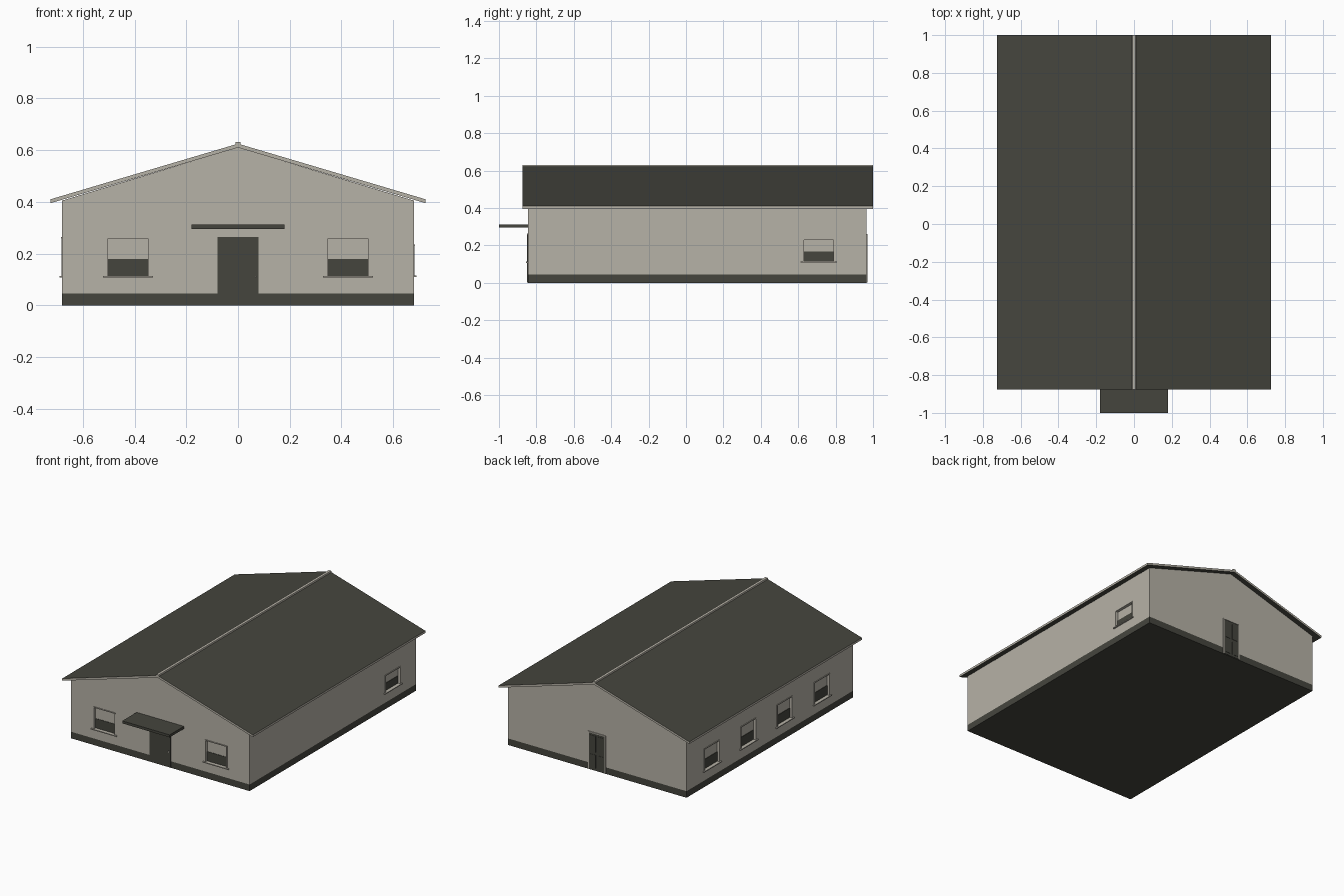
import bpy, bmesh
from mathutils import Vector

if "Cube" in bpy.data.objects:
    bpy.data.objects.remove(bpy.data.objects["Cube"])


def material(name, rgb):
    m = bpy.data.materials.new(name)
    m.diffuse_color = (*rgb, 1)
    m.use_nodes = True
    m.node_tree.nodes["Principled BSDF"].inputs["Base Color"].default_value = m.diffuse_color
    return m


LIGHT = material("pale stone", (0.47, 0.445, 0.385))
DARK = material("dark slate", (0.060, 0.060, 0.048))

WX, YF, YB = 0.68, -0.845, 0.965      # wall half width, front and back


def finish(name, bm, mats):
    bmesh.ops.recalc_face_normals(bm, faces=bm.faces)
    me = bpy.data.meshes.new(name)
    bm.to_mesh(me)
    bm.free()
    for m in mats:
        me.materials.append(m)
    ob = bpy.data.objects.new(name, me)
    bpy.context.collection.objects.link(ob)
    return ob


def box(name, lo, hi, mat):
    bm = bmesh.new()
    bmesh.ops.create_cube(bm, size=1)
    lo, hi = Vector(lo), Vector(hi)
    for v in bm.verts:
        v.co = (lo + hi) / 2 + v.co * (hi - lo)
    return finish(name, bm, [mat])


def prism(profile, y0, y1):
    bm = bmesh.new()
    f = bm.faces.new([bm.verts.new((x, y0, z)) for x, z in profile])
    r = bmesh.ops.extrude_face_region(bm, geom=[f])
    verts = [g for g in r["geom"] if isinstance(g, bmesh.types.BMVert)]
    bmesh.ops.translate(bm, verts=verts, vec=(0, y1 - y0, 0))
    bmesh.ops.recalc_face_normals(bm, faces=bm.faces)
    return bm


def wall_box(name, side, u0, u1, z0, z1, d0, d1, mat):
    """Box on a wall: u runs along the wall, d is distance out of it."""
    s = -1 if side in ("front", "left") else 1
    if side in ("front", "back"):
        base = YF if side == "front" else YB
        a, b = sorted((base + s * d0, base + s * d1))
        return box(name, (u0, a, z0), (u1, b, z1), mat)
    a, b = sorted((s * (WX + d0), s * (WX + d1)))
    return box(name, (a, u0, z0), (b, u1, z1), mat)


# Walls with a dark plinth band
bm = prism([(-WX, 0), (WX, 0), (WX, 0.405), (0, 0.611), (-WX, 0.405)], YF, YB)
bmesh.ops.bisect_plane(bm, geom=bm.verts[:] + bm.edges[:] + bm.faces[:],
                       plane_co=(0, 0, 0.045), plane_no=(0, 0, 1))
for f in bm.faces:
    f.material_index = 1 if f.calc_center_median().z < 0.045 else 0
walls = finish("walls", bm, [LIGHT, DARK])

# Roof: dark slopes, pale edge boards
bm = prism([(-0.725, 0.41), (0, 0.625), (0.725, 0.41),
            (0.725, 0.395), (0, 0.61), (-0.725, 0.395)], -0.875, 1.0)
for f in bm.faces:
    f.material_index = 1 if abs(f.normal.z) > 0.5 else 0
finish("roof", bm, [LIGHT, DARK])
finish("ridge_cap", prism([(-0.012, 0.619), (0.012, 0.619), (0.009, 0.631),
                           (-0.009, 0.631)], -0.875, 1.0), [LIGHT])

# Windows: side, centre, half width, bottom, top
windows = [("front", -0.425, 0.085, 0.113, 0.265),
           ("front", 0.425, 0.085, 0.113, 0.265),
           ("right", 0.71, 0.085, 0.115, 0.235)]
windows += [("left", y, 0.085, 0.113, 0.265) for y in (0.69, 0.295, -0.10, -0.505)]
R = -0.016                             # recess depth
for side, c, h, z0, z1 in windows:
    cut = wall_box("window_cutter", side, c - h, c + h, z0, z1, R, 0.02, LIGHT)
    cut.hide_render = True
    mod = walls.modifiers.new("opening", "BOOLEAN")
    mod.operation, mod.solver, mod.object = "DIFFERENCE", "EXACT", cut
    bpy.context.view_layer.objects.active = walls
    bpy.ops.object.modifier_apply(modifier=mod.name)
    bpy.data.objects.remove(cut)
    # Lower dark pane, upper pale pane is the recessed wall itself
    wall_box("window_lower_pane", side, c - h + 0.001, c + h - 0.001, z0 + 0.001,
             z0 + (z1 - z0) * 0.43, R - 0.001, R + 0.003, DARK)
    # Thin frame around the opening and a projecting sill
    for s in (-1, 1):
        a, b = sorted((c + s * h, c + s * (h - 0.007)))
        wall_box("window_frame_side", side, a, b, z0, z1, R, 0.003, LIGHT)
    wall_box("window_frame_top", side, c - h, c + h, z1 - 0.006, z1, R, 0.004, LIGHT)
    wall_box("window_sill", side, c - h - 0.012, c + h + 0.012, z0 - 0.006, z0,
             -0.002, 0.010, LIGHT)

# Front door, knob and canopy
wall_box("front_door", "front", -0.08, 0.08, 0.003, 0.265, -0.01, 0.004, DARK)
wall_box("front_door_knob", "front", 0.066, 0.072, 0.107, 0.113, 0.003, 0.010, LIGHT)
box("canopy", (-0.18, -1.0, 0.295), (0.18, YF + 0.01, 0.312), DARK)

# Back door with pale frame and four raised panels
wall_box("back_door", "back", -0.06, 0.06, 0.003, 0.255, -0.01, 0.003, DARK)
for s in (-1, 1):
    a, b = sorted((s * 0.06, s * 0.067))
    wall_box("back_door_frame_side", "back", a, b, 0.003, 0.262, -0.01, 0.006, LIGHT)
    a, b = sorted((s * 0.008, s * 0.05))
    for z0, z1 in ((0.02, 0.11), (0.13, 0.24)):
        wall_box("back_door_panel", "back", a, b, z0, z1, 0.002, 0.005, DARK)
wall_box("back_door_frame_top", "back", -0.067, 0.067, 0.255, 0.262, -0.01, 0.006, LIGHT)
